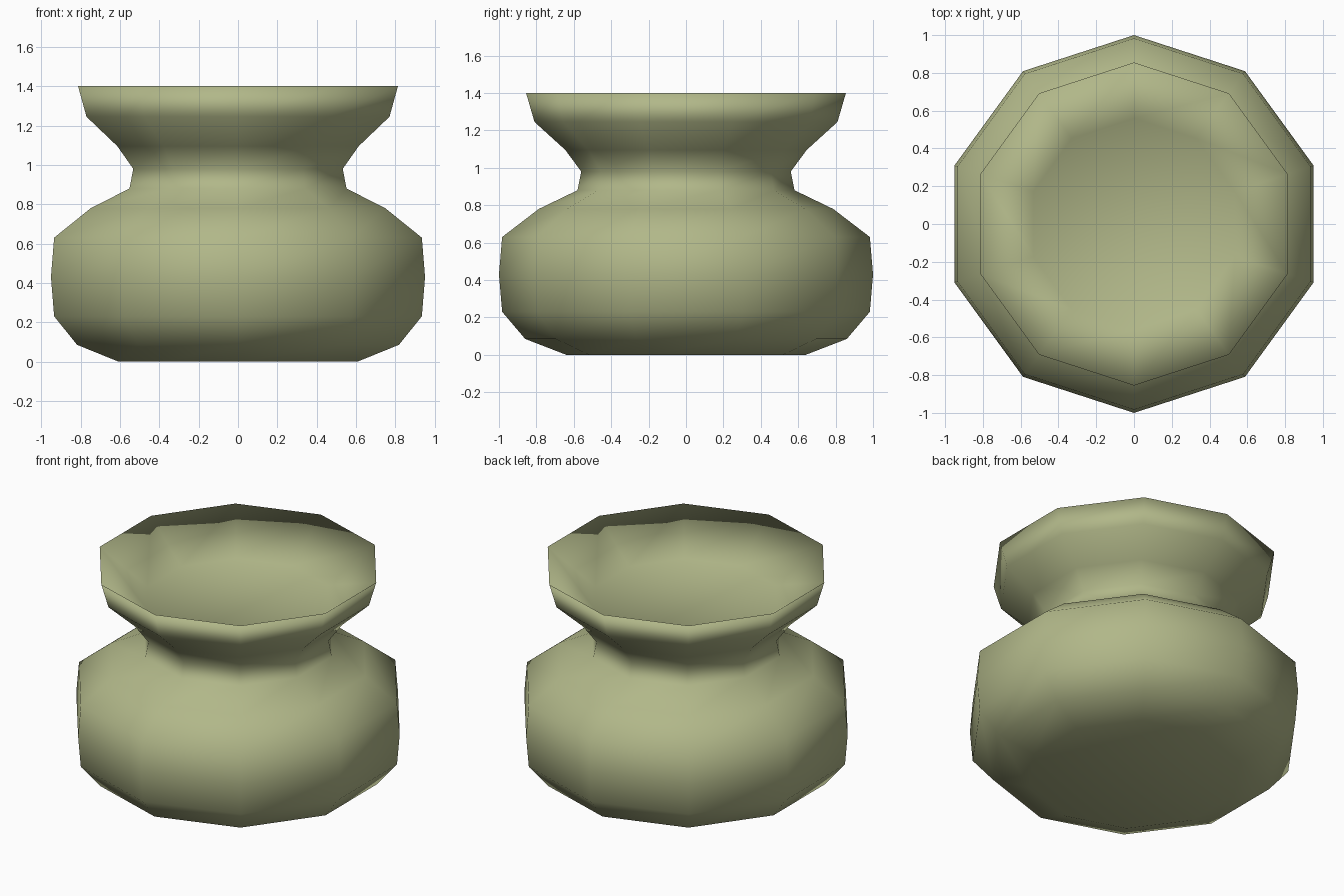
import bpy, bmesh, math

if "Cube" in bpy.data.objects:
    bpy.data.objects.remove(bpy.data.objects["Cube"])

SIDES = 10
# profile of the closed pot: (radius, height), up the outside, then into the dish
PROFILE = [(0.64, 0.0), (0.86, 0.085), (0.983, 0.23), (1.0, 0.43), (0.983, 0.63),
           (0.787, 0.78), (0.58, 0.88), (0.56, 0.98), (0.645, 1.095),
           (0.81, 1.245), (0.855, 1.4), (0.56, 1.18)]

glaze = bpy.data.materials.new("sage_green_clay")
glaze.diffuse_color = (0.44, 0.475, 0.25, 1)
glaze.use_nodes = True
glaze.node_tree.nodes["Principled BSDF"].inputs["Base Color"].default_value = glaze.diffuse_color

# one ring of vertices per profile point
bm = bmesh.new()
rings = []
for r, z in PROFILE:
    ring = []
    for i in range(SIDES):
        a = math.pi / 2 + i * math.tau / SIDES   # corners point along +y and -y
        ring.append(bm.verts.new((r * math.cos(a), r * math.sin(a), z)))
    rings.append(ring)

# wall faces between neighbouring rings
for low, high in zip(rings, rings[1:]):
    for i in range(SIDES):
        j = (i + 1) % SIDES
        bm.faces.new((low[i], low[j], high[j], high[i]))

# flat base and the floor of the dish
bm.faces.new(rings[0][::-1])
bm.faces.new(rings[-1])
for f in bm.faces:
    f.smooth = True

mesh = bpy.data.meshes.new("pot")
bm.to_mesh(mesh)
bm.free()
mesh.materials.append(glaze)
pot = bpy.data.objects.new("pot", mesh)
bpy.context.collection.objects.link(pot)
